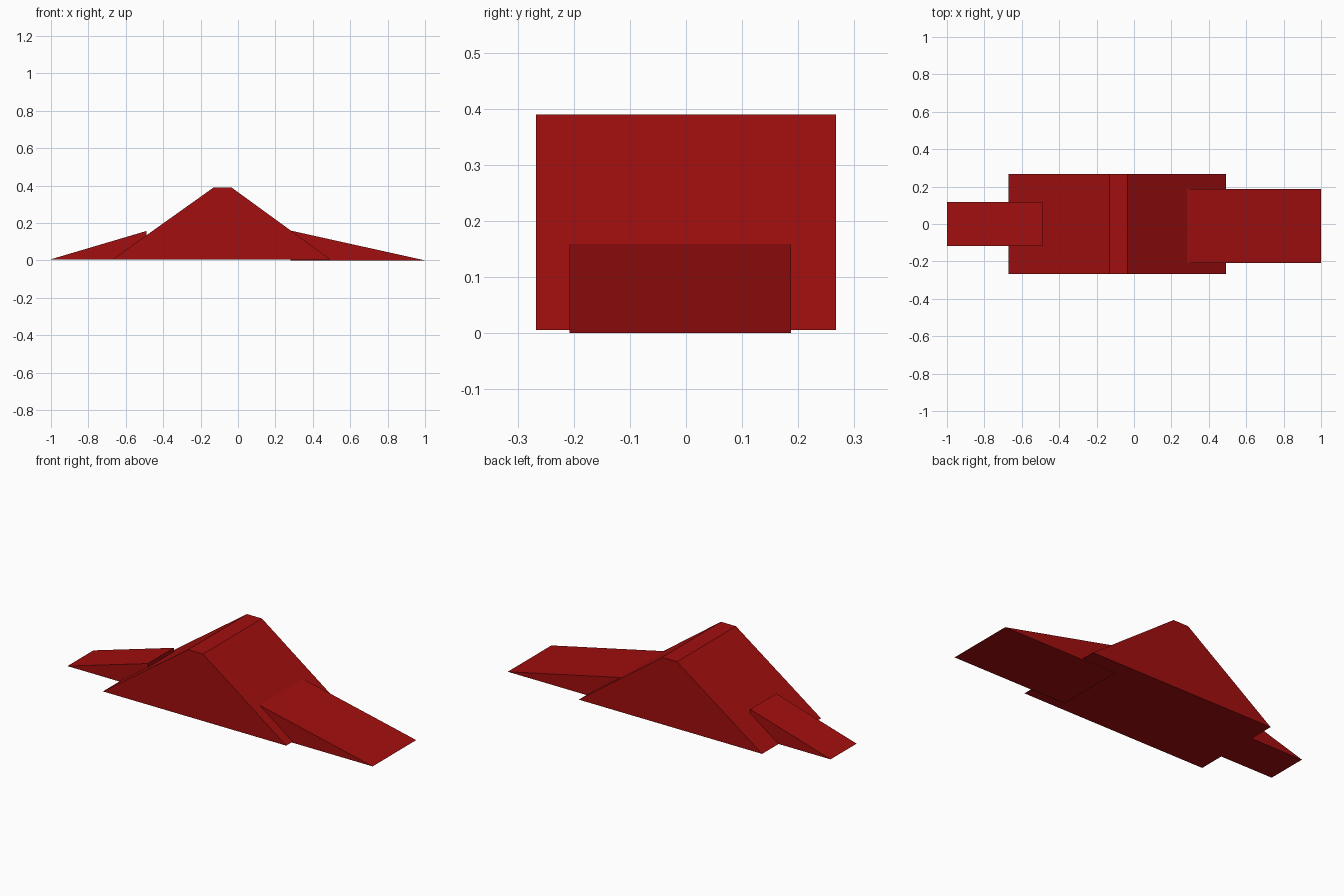
import bpy
import bmesh

cube = bpy.data.objects.get("Cube")
if cube:
    bpy.data.objects.remove(cube, do_unlink=True)

RED = (0.36, 0.0045, 0.0045, 1.0)
red = bpy.data.materials.new("deep red")
red.use_nodes = True
red.diffuse_color = RED
red.node_tree.nodes["Principled BSDF"].inputs["Base Color"].default_value = RED


def prism(name, profile, y_front, y_back):
    """Extrude an x-z profile from y_front to y_back."""
    bm = bmesh.new()
    face = bm.faces.new([bm.verts.new((x, y_front, z)) for x, z in profile])
    side = bmesh.ops.extrude_face_region(bm, geom=[face])
    verts = [v for v in side["geom"] if isinstance(v, bmesh.types.BMVert)]
    bmesh.ops.translate(bm, verts=verts, vec=(0, y_back - y_front, 0))
    bmesh.ops.recalc_face_normals(bm, faces=bm.faces)
    mesh = bpy.data.meshes.new(name)
    bm.to_mesh(mesh)
    bm.free()
    mesh.materials.append(red)
    obj = bpy.data.objects.new(name, mesh)
    bpy.context.collection.objects.link(obj)
    return obj


# Central block with two slopes and a narrow flat ridge
prism("main_ramp", [(-0.67, 0.006), (0.493, 0.006), (-0.035, 0.39), (-0.13, 0.39)],
      -0.267, 0.267)

# Narrow wedge whose tall end overlaps the right slope
prism("narrow_wedge", [(-1.0, 0.006), (-0.49, 0.006), (-0.49, 0.157)], -0.118, 0.118)

# Wide wedge running out from the left slope
prism("wide_wedge", [(0.282, 0.0), (1.0, 0.0), (0.282, 0.159)], -0.208, 0.187)
